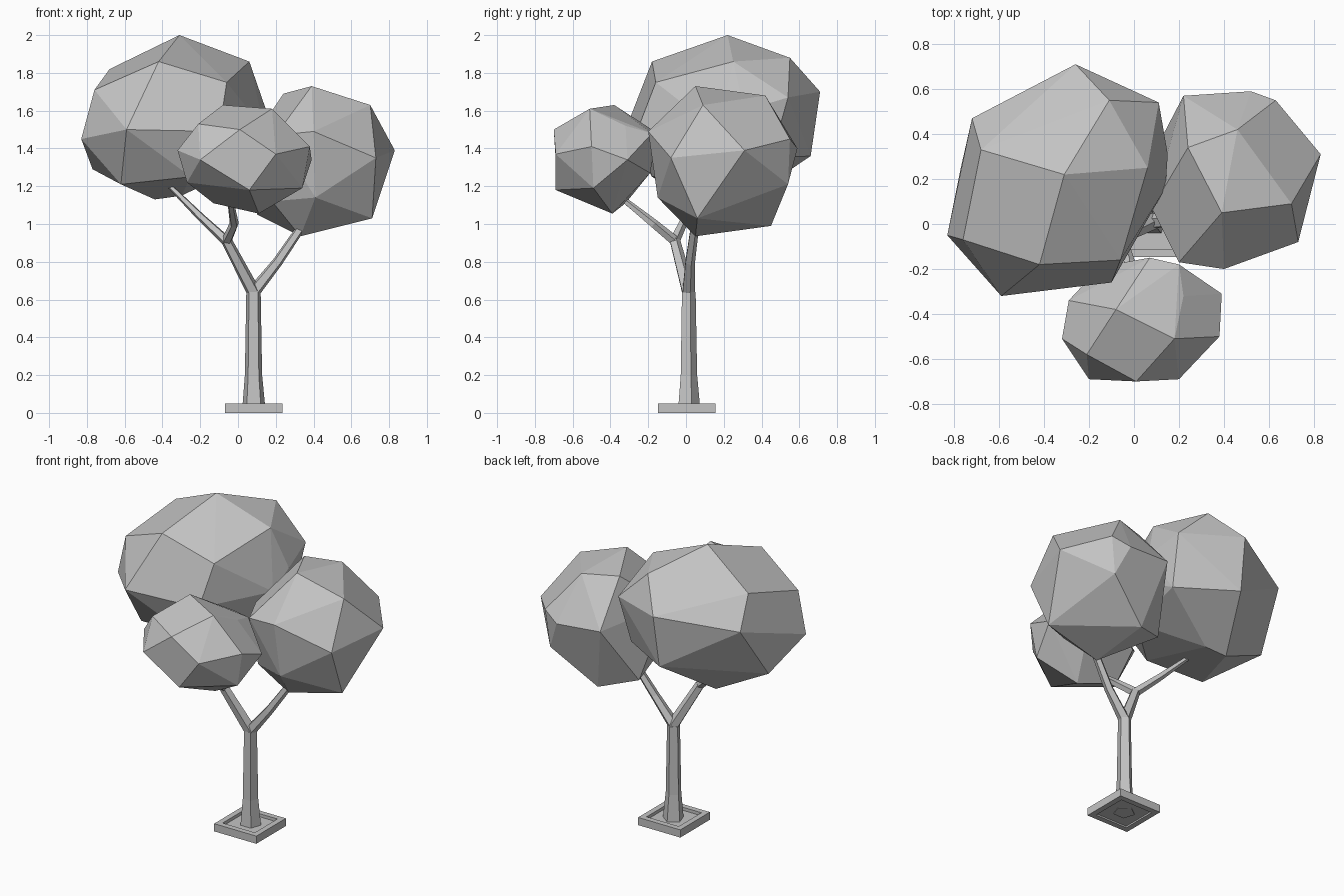
import bpy, bmesh, math
from mathutils import Vector

cube = bpy.data.objects.get("Cube")
if cube:
    bpy.data.objects.remove(cube, do_unlink=True)

# One shared flat grey
grey = bpy.data.materials.new("plain_grey")
grey.use_nodes = True
grey_value = (0.55, 0.55, 0.55, 1)
grey.diffuse_color = grey_value
grey.node_tree.nodes["Principled BSDF"].inputs["Base Color"].default_value = grey_value


def finish(name, bm):
    """Turn a bmesh into a flat shaded object."""
    bmesh.ops.recalc_face_normals(bm, faces=bm.faces)
    mesh = bpy.data.meshes.new(name)
    bm.to_mesh(mesh)
    bm.free()
    mesh.materials.append(grey)
    obj = bpy.data.objects.new(name, mesh)
    bpy.context.collection.objects.link(obj)
    return obj


def foliage(name, corners):
    """Faceted leaf clump: convex skin over its corners, near-flat faces merged."""
    bm = bmesh.new()
    for corner in corners:
        bm.verts.new(corner)
    hull = bmesh.ops.convex_hull(bm, input=bm.verts)
    loose = [v for v in set(hull["geom_interior"] + hull["geom_unused"])
             if isinstance(v, bmesh.types.BMVert)]
    bmesh.ops.delete(bm, geom=loose, context="VERTS")
    bmesh.ops.dissolve_limit(bm, angle_limit=math.radians(4),
                             verts=bm.verts, edges=bm.edges)
    return finish(name, bm)


def limb(name, path, radii, sides=5, turn=math.pi / 2):
    """Tapered faceted tube through the path points."""
    bm = bmesh.new()
    points = [Vector(p) for p in path]
    rings = []
    for i, point in enumerate(points):
        before = points[max(i - 1, 0)]
        after = points[min(i + 1, len(points) - 1)]
        rotation = Vector((0, 0, 1)).rotation_difference((after - before).normalized())
        ring = []
        for k in range(sides):
            angle = turn + math.tau * k / sides
            offset = Vector((math.cos(angle), math.sin(angle), 0)) * radii[i]
            ring.append(bm.verts.new(point + rotation @ offset))
        rings.append(ring)
    for low, high in zip(rings, rings[1:]):
        for k in range(sides):
            n = (k + 1) % sides
            bm.faces.new((low[k], low[n], high[n], high[k]))
    bm.faces.new(rings[0])
    bm.faces.new(rings[-1])
    return finish(name, bm)


def square_ring(name, center, profile):
    """Square frame swept from a closed (half width, height) profile."""
    bm = bmesh.new()
    loops = []
    for half, z in profile:
        loops.append([bm.verts.new((center[0] + sx * half, center[1] + sy * half, z))
                      for sx, sy in ((-1, -1), (1, -1), (1, 1), (-1, 1))])
    for a, b in zip(loops, loops[1:] + loops[:1]):
        for k in range(4):
            n = (k + 1) % 4
            bm.faces.new((a[k], a[n], b[n], b[k]))
    return finish(name, bm)


# Planter frame and the soil inside it
stem = (0.083, 0.005)
square_ring("planter_frame", stem,
            [(0.152, 0), (0.152, 0.05), (0.116, 0.05), (0.116, 0)])
bm = bmesh.new()
bmesh.ops.create_cube(bm, size=1)
bmesh.ops.scale(bm, vec=(0.232, 0.232, 0.02), verts=bm.verts)
bmesh.ops.translate(bm, vec=(*stem, 0.02), verts=bm.verts)
finish("soil", bm)

# Trunk and branches
fork = (0.082, 0.011, 0.64)
knot = (-0.06, -0.06, 0.91)
limb("trunk", [(0.084, 0.011, 0.005), (0.082, 0.011, 0.2), fork],
     [0.066, 0.048, 0.04])
limb("left_branch", [fork, (0.21, 0.02, 0.8), (0.36, 0.05, 1.02)], [0.036, 0.028, 0.023])
limb("right_branch", [fork, knot], [0.038, 0.03])
limb("right_back_twig", [knot, (-0.2, 0, 1.04), (-0.36, 0.06, 1.2)],
     [0.028, 0.022, 0.014])
limb("right_front_twig", [knot, (-0.02, -0.17, 1.0), (-0.04, -0.32, 1.12), (-0.04, -0.38, 1.18)],
     [0.028, 0.025, 0.017, 0.014])

# Leaf clumps
foliage("large_foliage", [
    (-.31, .22, 2), (-.42, -.18, 1.86), (.06, .25, 1.86), (-.06, -.16, 1.75),
    (-.59, -.32, 1.5), (-.1, -.26, 1.49), (-.83, -.05, 1.45), (-.68, .33, 1.82),
    (-.76, -.07, 1.71), (-.72, .47, 1.63), (-.11, .55, 1.88), (-.26, .71, 1.7),
    (.11, .54, 1.67), (.15, .31, 1.6), (.14, .16, 1.5), (-.77, .25, 1.29),
    (-.62, -.11, 1.21), (-.25, -.18, 1.25), (-.44, .32, 1.13), (-.3, .3, 1.15),
    (-.27, .66, 1.36), (.08, .45, 1.35), (.02, .05, 1.3)])
foliage("left_foliage", [
    (.39, .05, 1.73), (.46, .42, 1.68), (.7, .09, 1.63), (.83, .31, 1.39),
    (.73, -.08, 1.35), (.4, -.2, 1.49), (.63, .55, 1.45), (.52, .59, 1.4),
    (.22, .57, 1.42), (.24, .34, 1.69), (.2, -.17, 1.47), (.08, .07, 1.45),
    (.33, .05, .935), (.32, .45, .99), (.71, .06, 1.03), (.41, -.15, 1.14),
    (.6, .54, 1.21), (.1, .34, 1.05), (.18, -.05, 1.12)])
foliage("front_foliage", [
    (-.08, -.38, 1.63), (.18, -.51, 1.61), (.38, -.5, 1.41), (.39, -.31, 1.34),
    (.34, -.49, 1.19), (.11, -.39, 1.055), (-.21, -.58, 1.53), (.01, -.7, 1.5),
    (-.2, -.69, 1.34), (.2, -.69, 1.37), (.06, -.69, 1.18), (-.32, -.51, 1.39),
    (-.27, -.5, 1.22), (-.13, -.32, 1.11), (-.29, -.34, 1.4), (.07, -.15, 1.48),
    (.2, -.18, 1.48), (.2, -.19, 1.27), (-.15, -.19, 1.29), (.22, -.32, 1.52)])
